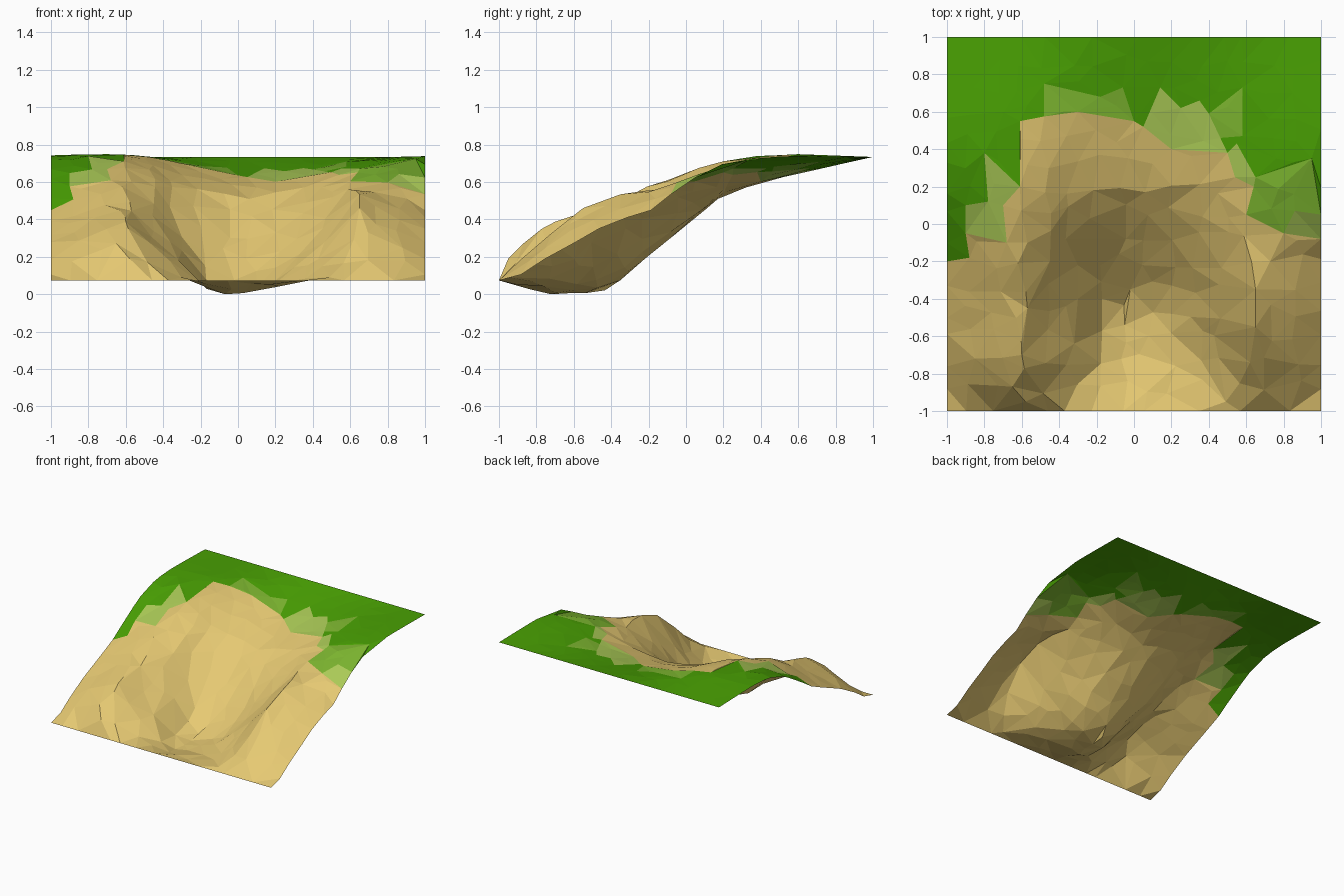
import bpy, bmesh, random
from mathutils import Vector
from mathutils.geometry import delaunay_2d_cdt

if "Cube" in bpy.data.objects:
    bpy.data.objects.remove(bpy.data.objects["Cube"])

random.seed(7)

# Coarse relief: heights at crossings of these x columns and y rows
XS = [-1, -.8, -.6, -.45, -.3, -.17, -.05, .15, .4, .65, .82, 1]
YS = [-1, -.95, -.87, -.74, -.57, -.4, -.2, 0, .2, .38, .6, 1]
RELIEF = [
    [.075] * 12,
    [.085, .11, .20, .12, .075, .065, .06, .065, .075, .12, .11, .085],
    [.11, .21, .29, .18, .085, .05, .04, .05, .08, .20, .18, .11],
    [.20, .30, .38, .26, .13, .03, .00, .03, .09, .33, .28, .20],
    [.29, .36, .43, .30, .20, .03, .00, .03, .17, .45, .38, .29],
    [.36, .43, .50, .37, .24, .08, .03, .05, .26, .52, .45, .39],
    [.45, .54, .59, .49, .31, .24, .20, .21, .37, .57, .53, .44],
    [.58, .62, .655, .60, .48, .41, .37, .38, .48, .62, .62, .60],
    [.69, .69, .71, .67, .60, .565, .54, .53, .58, .66, .69, .70],
    [.735, .74, .735, .71, .65, .62, .595, .59, .63, .69, .72, .735],
    [.745, .75, .75, .735, .70, .67, .65, .645, .67, .71, .735, .74],
    [.735] * 12,
]


def bracket(vals, v):
    for i in range(len(vals) - 1):
        if v <= vals[i + 1]:
            return i, (v - vals[i]) / (vals[i + 1] - vals[i])
    return len(vals) - 2, 1.0


def height(x, y):
    i, u = bracket(XS, x)
    j, v = bracket(YS, y)
    low = RELIEF[j][i] * (1 - u) + RELIEF[j][i + 1] * u
    high = RELIEF[j + 1][i] * (1 - u) + RELIEF[j + 1][i + 1] * u
    return low * (1 - v) + high * v


def inside(p, poly):
    hit = False
    for (ax, ay), (bx, by) in zip(poly, poly[1:] + poly[:1]):
        if (ay > p[1]) != (by > p[1]) and p[0] < ax + (p[1] - ay) * (bx - ax) / (by - ay):
            hit = not hit
    return hit


# Outlines of the colour patches in plan
EARTH_EDGE = [(-1, -.2), (-.88, -.18), (-.9, -.05), (-.68, -.1), (-.7, .1), (-.61, .2),
              (-.61, .55), (-.48, .575), (-.3, .6), (0, .55), (.05, .52), (.2, .4),
              (.5, .38), (.54, .25), (.64, .2), (.6, .05), (.8, -.05), (1, -.08)]
EARTH = EARTH_EDGE + [(1, -1), (-1, -1)]
PATCHES = [
    (2, [(-.9, -.05), (-.9, .1), (-.78, .12), (-.61, .2), (-.7, .1), (-.68, -.1)]),
    (2, [(-.78, .12), (-.8, .38), (-.61, .2)]),
    (3, [(-.48, .575), (-.48, .75), (-.18, .68), (-.06, .73), (0, .55), (-.3, .6)]),
    (2, [(.05, .52), (.14, .73), (.25, .62), (.35, .66), (.4, .59), (.5, .38), (.2, .4)]),
    (3, [(.4, .59), (.58, .73), (.58, .47), (.46, .46)]),
    (2, [(.5, .38), (.55, .43), (.65, .25), (.64, .2), (.54, .25)]),
    (2, [(.8, -.05), (.86, .07), (1, .05), (1, -.08)]),
    (3, [(.64, .2), (.65, .25), (.95, .35), (1, .05), (.86, .07), (.8, -.05), (.6, .05)]),
]

# Plan points: patch outlines as fixed edges, ledge breaks, then a jittered scatter
points, edges, lookup = [], [], {}


def add(p):
    if p not in lookup:
        lookup[p] = len(points)
        points.append(Vector(p))
    return lookup[p]


def outline(pts):
    ids = [add(p) for p in pts]
    edges.extend(zip(ids, ids[1:]))


outline(EARTH_EDGE)
for _, poly in PATCHES:
    outline(poly + poly[:1])
# Rocky ledges beside the gully and the right-hand ridge
outline([(-.85, -.72), (-.65, -.87), (-.58, -.95)])
outline([(-.6, -.7), (-.57, -.45), (-.45, -.2)])
outline([(-.32, -.64), (-.3, -.4), (-.3, -.22)])
outline([(-.17, -.57), (-.05, -.54), (-.02, -.35), (-.08, -.16)])
outline([(-.17, -.57), (-.17, -.4)])
outline([(.62, -.74), (.65, -.55), (.65, -.35)])
outline([(.36, -.73), (.49, -.95)])

fixed = list(points)
N = 15
for i in range(N + 1):
    for j in range(N + 1):
        x, y = -1 + 2 * i / N, -1 + 2 * j / N
        if 0 < i < N:
            x += random.uniform(-.04, .04)
        if 0 < j < N:
            y += random.uniform(-.04, .04)
        corner = i in (0, N) and j in (0, N)
        if corner or all((Vector((x, y)) - q).length > .07 for q in fixed):
            add((x, y))

verts, _, faces, *_ = delaunay_2d_cdt(points, edges, [], 0, 1e-4)

# Faceted hillside sheet
bm = bmesh.new()
bv = []
for p in verts:
    z = height(p.x, p.y)
    if max(abs(p.x), abs(p.y)) < .99 and p.y < .3:
        z = max(0, z + random.uniform(-.006, .006))
    bv.append(bm.verts.new((p.x, p.y, z)))
for f in faces:
    face = bm.faces.new([bv[k] for k in f])
    c = face.calc_center_median()
    face.material_index = 0 if inside(c, EARTH) else 1
    for index, poly in PATCHES:
        if inside(c, poly):
            face.material_index = index
            break
bm.normal_update()
for face in bm.faces:
    if face.normal.z < 0:
        face.normal_flip()
low = min(v.co.z for v in bm.verts)
for v in bm.verts:
    v.co.z -= low

mesh = bpy.data.meshes.new("hillside")
bm.to_mesh(mesh)
bm.free()
for name, col in [("sandy earth", (.79, .585, .17)), ("grass green", (.068, .36, .001)),
                  ("pale grass", (.41, .60, .095)), ("mid grass", (.21, .48, .03))]:
    m = bpy.data.materials.new(name)
    m.diffuse_color = (*col, 1)
    m.use_nodes = True
    m.node_tree.nodes["Principled BSDF"].inputs["Base Color"].default_value = m.diffuse_color
    mesh.materials.append(m)
bpy.context.collection.objects.link(bpy.data.objects.new("hillside", mesh))
